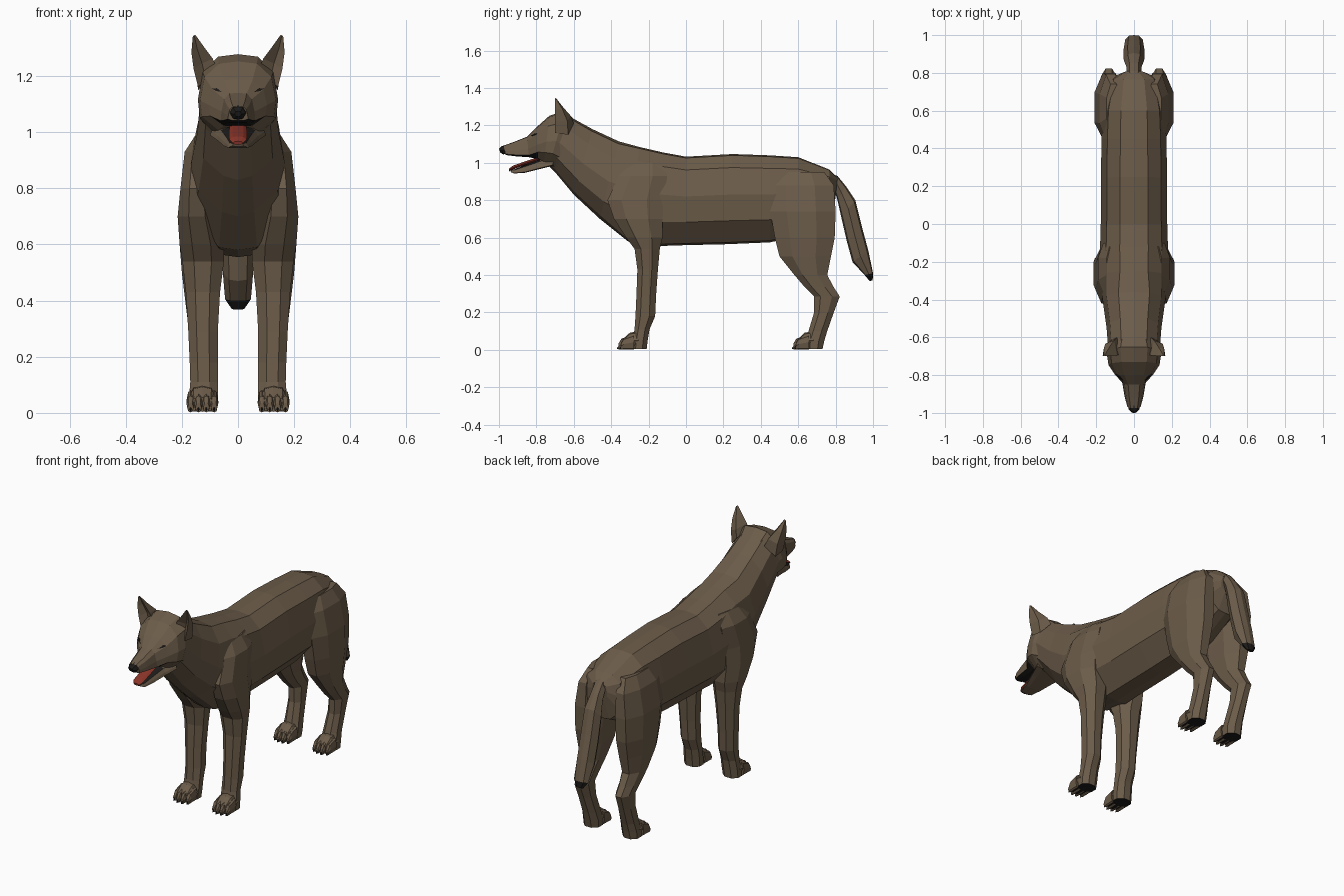
import bpy, bmesh
from mathutils import Vector
from mathutils.bvhtree import BVHTree


def material(name, rgb):
    m = bpy.data.materials.new(name)
    m.diffuse_color = (*rgb, 1)
    return m


FUR = material("brown fur", (0.150, 0.108, 0.068))
BLACK = material("black", (0.012, 0.011, 0.010))
RED = material("tongue red", (0.26, 0.035, 0.022))


def loft(name, rings, mat=FUR, rule=None):
    """Skin a list of equal rings, cap both ends, faces matching the rule turn black."""
    bm = bmesh.new()
    loops = [[bm.verts.new(p) for p in r] for r in rings]
    n = len(loops[0])
    for a, b in zip(loops, loops[1:]):
        for i in range(n):
            j = (i + 1) % n
            bm.faces.new((a[i], a[j], b[j], b[i]))
    bm.faces.new(loops[0])
    bm.faces.new(loops[-1])
    bmesh.ops.recalc_face_normals(bm, faces=bm.faces)
    for f in bm.faces:
        if rule and rule(f.calc_center_median(), f.normal):
            f.material_index = 1
    me = bpy.data.meshes.new(name)
    bm.to_mesh(me)
    bm.free()
    me.materials.append(mat)
    me.materials.append(BLACK)
    ob = bpy.data.objects.new(name, me)
    bpy.context.collection.objects.link(ob)
    return ob


# Half cross-sections: (width fraction, fraction from top to bottom)
TORSO = [(0, 0), (.42, .015), (.82, .15), (1, .45), (.93, .74), (.38, .98), (0, 1)]
NECK = [(0, 0), (.5, .03), (.88, .22), (1, .52), (.85, .78), (.35, .96), (0, 1)]
SKULL = [(0, 0), (.5, .03), (.88, .22), (1, .55), (.95, .78), (.5, .98), (0, 1)]
MUZZLE = [(0, 0), (.5, .02), (.8, .2), (.95, .6), (1, .9), (.6, 1), (0, 1)]
OVAL = [(0, 0), (.6, .08), (1, .5), (.6, .92), (0, 1)]


def section(half, yt, zt, yb, zb, w, x=0):
    right = [Vector((x + w * a, yt + (yb - yt) * t, zt + (zb - zt) * t)) for a, t in half]
    left = [Vector((2 * x - p.x, p.y, p.z)) for p in right[-2:0:-1]]
    return right + left


# Torso and neck
body = [
    (.81, .92, .80, .82, .05), (.765, .965, .78, .70, .13), (.6, 1.03, .6, .61, .165),
    (.45, 1.04, .45, .575, .172), (.25, 1.047, .22, .565, .175), (0, 1.033, 0, .56, .176),
    (-.12, 1.055, -.15, .555, .18), (-.25, 1.085, -.31, .58, .178)]
neck = [
    (-.36, 1.115, -.46, .70, .165), (-.5, 1.18, -.60, .83, .145),
    (-.6, 1.235, -.70, .95, .137), (-.64, 1.262, -.735, .985, .135)]
loft("body", [section(TORSO, *r) for r in body] + [section(NECK, *r) for r in neck])

# Head with upper muzzle, black palate
head_rings = [
    (SKULL, -.60, 1.235, -.69, .97, .125), (SKULL, -.65, 1.278, -.73, .985, .143),
    (SKULL, -.73, 1.252, -.76, 1.0, .135), (SKULL, -.80, 1.19, -.79, 1.02, .103),
    (MUZZLE, -.85, 1.14, -.84, 1.03, .062), (MUZZLE, -.92, 1.112, -.91, 1.035, .05),
    (MUZZLE, -.975, 1.092, -.965, 1.042, .036)]
head = loft("head", [section(*r) for r in head_rings],
            rule=lambda c, n: n.z < -.7 and c.y < -.79)

# Nose
loft("nose", [section(OVAL, -.962, 1.097, -.958, 1.05, .031),
              section(OVAL, -.988, 1.088, -.978, 1.045, .028),
              section(OVAL, -1.0, 1.075, -.993, 1.055, .013)], BLACK)

# Lower jaw, black inside
jaw = [(-.71, 1.03, -.71, .985, .10), (-.78, 1.018, -.78, .967, .075),
       (-.86, .988, -.86, .947, .05), (-.915, .966, -.92, .943, .036),
       (-.94, .962, -.935, .95, .02)]
loft("lower_jaw", [section(MUZZLE, *r) for r in jaw],
     rule=lambda c, n: n.z > .6 and c.y < -.76)

# Tongue
tongue = [(-.77, 1.037, -.77, 1.018, .03), (-.86, 1.008, -.86, .988, .032),
          (-.925, .985, -.93, .963, .031), (-.948, .968, -.945, .955, .018)]
loft("tongue", [section(OVAL, *r) for r in tongue], RED)

# Tail with black tip
tail = [(.74, .955, .76, .88, .03), (.81, .93, .79, .87, .038), (.855, .875, .81, .80, .04),
        (.905, .80, .83, .71, .054), (.94, .66, .86, .58, .056), (.975, .53, .89, .47, .054),
        (1.0, .41, .955, .40, .046), (.998, .372, .982, .368, .022)]
loft("tail", [section(OVAL, *r) for r in tail],
     rule=lambda c, n: c.z < .405)


def leg_ring(z, y0, y1, x0, x1):
    """Horizontal eight-sided ring between y0..y1 and x0..x1."""
    shape = [(.3, 0), (.72, 0), (1, .25), (1, .7), (.72, 1), (.3, 1), (0, .7), (0, .25)]
    return [(x0 + (x1 - x0) * a, y0 + (y1 - y0) * b, z) for a, b in shape]


# Leg rings: z, front y, back y, inner x, outer x
FRONT = [(1.0, -.32, -.12, .09, .145), (.93, -.36, -.10, .09, .19), (.80, -.42, -.12, .09, .205),
         (.70, -.385, -.125, .075, .215), (.60, -.32, -.125, .05, .208), (.54, -.275, -.14, .05, .198),
         (.43, -.26, -.15, .064, .186), (.29, -.265, -.16, .072, .177), (.18, -.27, -.165, .072, .172),
         (.11, -.275, -.195, .072, .17), (.05, -.285, -.205, .072, .175), (.005, -.29, -.21, .076, .175)]
HIND = [(.95, .50, .74, .07, .145), (.88, .45, .79, .06, .182), (.74, .45, .80, .05, .21),
        (.60, .475, .795, .055, .208), (.50, .50, .775, .065, .20), (.40, .58, .755, .08, .188),
        (.335, .635, .79, .088, .18), (.285, .685, .822, .09, .175), (.20, .685, .79, .088, .17),
        (.10, .655, .755, .08, .17), (.05, .64, .74, .075, .175), (.005, .64, .73, .078, .175)]


def mirrored(rings, s):
    return [[(s * p[0], p[1], p[2]) for p in r] for r in rings]


for side, s in (("right", 1), ("left", -1)):
    for part, rings, y in (("front", FRONT, -.36), ("hind", HIND, .575)):
        loft(f"{part}_leg_{side}", mirrored([leg_ring(*r) for r in rings], s),
             rule=lambda c, n: n.z < -.9 and c.z < .02)
        # Paw wedge and four toes with claws
        paw = [section(OVAL, y + d, zt, y + d, .004, w, .127)
               for d, zt, w in ((.02, .055, .05), (.06, .092, .054), (.11, .10, .05))]
        loft(f"{part}_paw_{side}", mirrored(paw, s), rule=lambda c, n: n.z < -.6)
        for i in range(4):
            x = .085 + .028 * i
            ty = y + (.012 if i in (0, 3) else 0)
            toe = [section(OVAL, ty + d, zt, ty + d, .002, w, x)
                   for d, zt, w in ((0, .035, .011), (.015, .06, .0145), (.07, .08, .015))]
            loft(f"{part}_toe_{side}_{i}", mirrored(toe, s))
            claw = [section(OVAL, ty + d, zt, ty + d, zb, w, x)
                    for d, zt, zb, w in ((-.008, .012, .004, .002), (.006, .026, .008, .005))]
            loft(f"{part}_claw_{side}_{i}", mirrored(claw, s), BLACK)

    # Ear: hollow front, ridged back, narrowing to a tip
    ear = [[(.07, -.69, 1.22), (.115, -.665, 1.19), (.142, -.70, 1.16), (.142, -.63, 1.15), (.09, -.60, 1.21)],
           [(.09, -.695, 1.262), (.128, -.665, 1.245), (.158, -.70, 1.225), (.152, -.635, 1.225), (.105, -.615, 1.25)],
           [(.122, -.698, 1.305), (.145, -.68, 1.295), (.166, -.70, 1.285), (.16, -.66, 1.285), (.132, -.655, 1.295)],
           [(.152, -.70, 1.347), (.156, -.698, 1.345), (.161, -.70, 1.342), (.16, -.693, 1.34), (.154, -.692, 1.342)]]
    loft(f"ear_{side}", mirrored(ear, s))

    # Eye slit: thin plate laid on the face
    tree = BVHTree.FromPolygons([v.co for v in head.data.vertices],
                                [p.vertices for p in head.data.polygons])
    outline = [(.058, 1.143), (.075, 1.157), (.092, 1.155), (.078, 1.147)]
    hits = [tree.ray_cast(Vector((s * x, -2, z)), Vector((0, 1, 0)))[0] for x, z in outline]
    if all(hits):
        loft(f"eye_{side}", [[h + Vector((0, d, 0)) for h in hits] for d in (-.005, .003)], BLACK)
